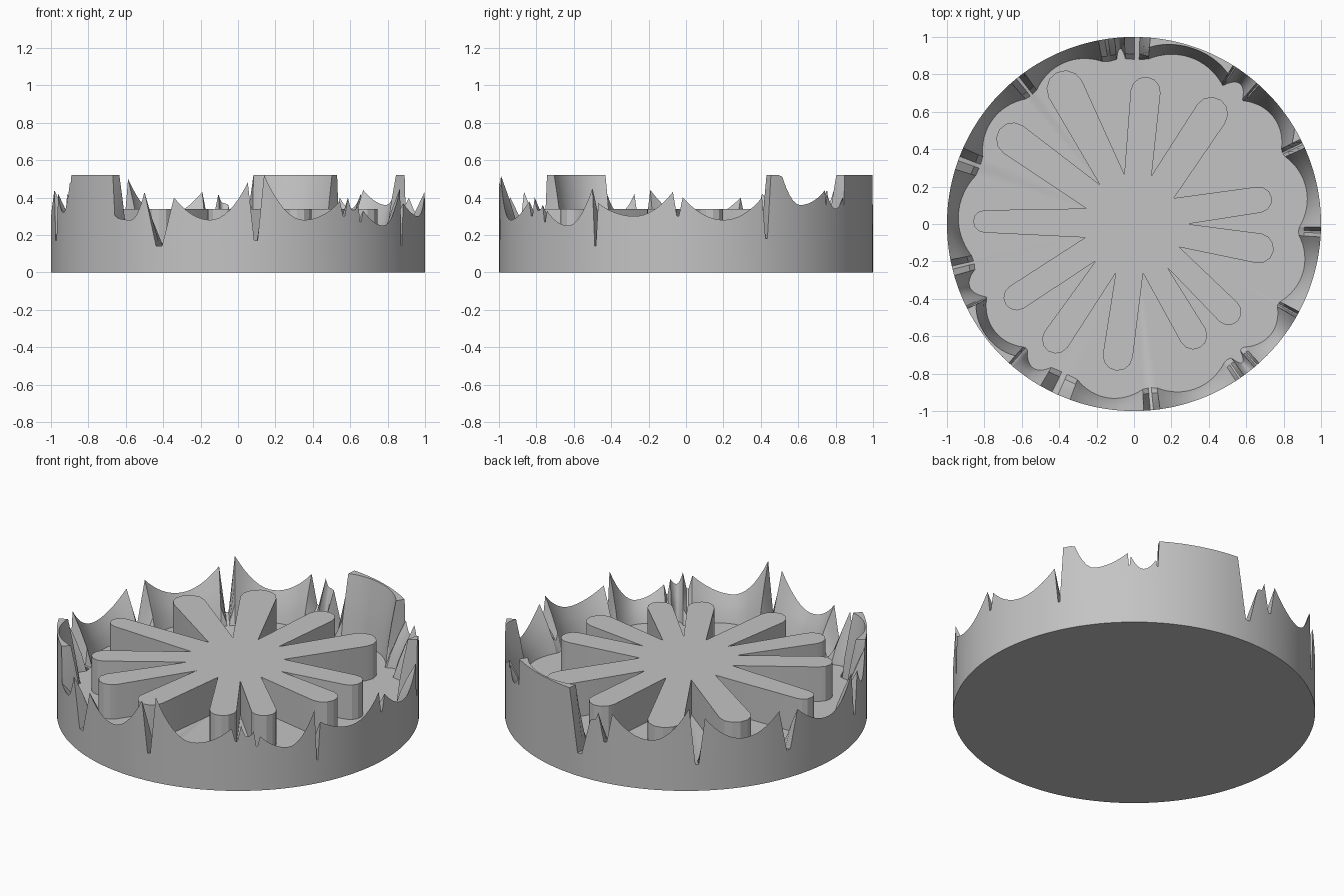
import bpy, bmesh
from math import sin, cos, pi, radians

cube = bpy.data.objects.get("Cube")
if cube:
    bpy.data.objects.remove(cube, do_unlink=True)

FLOOR, CAP, ROSETTE_TOP = 0.13, 0.52, 0.34

grey = bpy.data.materials.new("plain grey")
grey.use_nodes = True
grey.diffuse_color = (0.55, 0.55, 0.55, 1)
grey.node_tree.nodes["Principled BSDF"].inputs["Base Color"].default_value = grey.diffuse_color


def polar(radius, degrees, z):
    a = radians(degrees)
    return (radius * cos(a), radius * sin(a), z)


def finish(bm, name):
    bmesh.ops.remove_doubles(bm, verts=bm.verts, dist=0.0005)
    bmesh.ops.recalc_face_normals(bm, faces=bm.faces)
    mesh = bpy.data.meshes.new(name)
    bm.to_mesh(mesh)
    bm.free()
    mesh.materials.append(grey)
    obj = bpy.data.objects.new(name, mesh)
    bpy.context.collection.objects.link(obj)
    bpy.ops.object.select_all(action='DESELECT')
    obj.select_set(True)
    bpy.context.view_layer.objects.active = obj
    bpy.ops.object.shade_smooth_by_angle(angle=radians(25))
    return obj


# Rim scallops: start angle, start height, end angle, end height, low height, notch after
SCALLOPS = [
    (-28, .37, -4, .43, .30, .30),
    (-1, .40, 24, .40, .28, .18),
    (27, .75, 48, .44, .36, .36),
    (49, .42, 57, .40, .34, .36),
    (58, .75, 85, .75, .58, .14),
    (93, .36, 96, .42, .37, .25),
    (101, .43, 126, .50, .30, .16),
    (131, .44, 156, .42, .30, .17),
    (163, .40, 191, .44, .28, .17),
    (196, .42, 206, .48, .32, .48),
    (207, .75, 228, .75, .58, .30),
    (230, .29, 240, .43, .28, .14),
    (250, .40, 273, .48, .28, .17),
    (278, .52, 303, .38, .28, .30),
    (306, .40, 310, .36, .33, .27),
    (312, .33, 330, .45, .25, .14),
]


def rim_columns():
    """Yield angle, uncapped height and inner radius at the floor."""
    steps = 16
    for i, (a0, z0, a1, z1, low, notch) in enumerate(SCALLOPS):
        for k in range(steps + 1):
            u = 2 * k / steps - 1
            end = z0 if u < 0 else z1
            yield a0 + (a1 - a0) * k / steps, low + (end - low) * u * u, 0.94 - 0.055 * u * u
        following = SCALLOPS[(i + 1) % len(SCALLOPS)][0]
        gap = (following - a1) % 360
        for part in (0.4, 0.6):
            yield a1 + gap * part, notch, 0.88


# Dish: flat base, upright outside and sloped scalloped inside
bm = bmesh.new()
rows = []
for angle, height, inner in rim_columns():
    top = min(height, CAP)
    reach = (top - FLOOR) / (height - FLOOR)
    column = [polar(1, angle, 0), polar(1, angle, top)]
    for part in (1, 0.66, 0.33, 0):
        t = reach * part
        column.append(polar(inner + (1 - inner) * t ** 1.3, angle, FLOOR + (height - FLOOR) * t))
    rows.append([bm.verts.new(p) for p in column])
base = bm.verts.new((0, 0, 0))
floor = bm.verts.new((0, 0, FLOOR))
for a, b in zip(rows, rows[1:] + rows[:1]):
    bm.faces.new((base, b[0], a[0]))
    bm.faces.new((floor, a[-1], b[-1]))
    for j in range(len(a) - 1):
        bm.faces.new((a[j], b[j], b[j + 1], a[j + 1]))
finish(bm, "scalloped_dish")

# Rosette petals: direction, length, tip half width
PETALS = [(-11, .76, .08), (11, .75, .07), (55, .81, .09), (85, .79, .08),
          (117, .91, .10), (145, .88, .09), (179, .86, .06), (212, .81, .07),
          (236, .82, .075), (263, .79, .08), (298, .75, .075), (317, .76, .07)]

bm = bmesh.new()
outline = []
for i, (angle, length, half) in enumerate(PETALS):
    a = radians(angle)
    for k in range(7):
        s = -pi / 2 + pi * k / 6
        along, across = length - half + half * cos(s), half * sin(s)
        outline.append((along * cos(a) - across * sin(a), along * sin(a) + across * cos(a)))
    turn = (PETALS[(i + 1) % len(PETALS)][0] - angle) % 360
    valley = polar(0.32 - 0.0015 * turn, angle + turn / 2, 0)
    outline.append(valley[:2])
lower = [bm.verts.new((x, y, FLOOR - 0.01)) for x, y in outline]
upper = [bm.verts.new((x, y, ROSETTE_TOP)) for x, y in outline]
bm.faces.new(upper)
bm.faces.new(lower[::-1])
for i in range(len(outline)):
    j = (i + 1) % len(outline)
    bm.faces.new((lower[i], lower[j], upper[j], upper[i]))
finish(bm, "petal_rosette")
